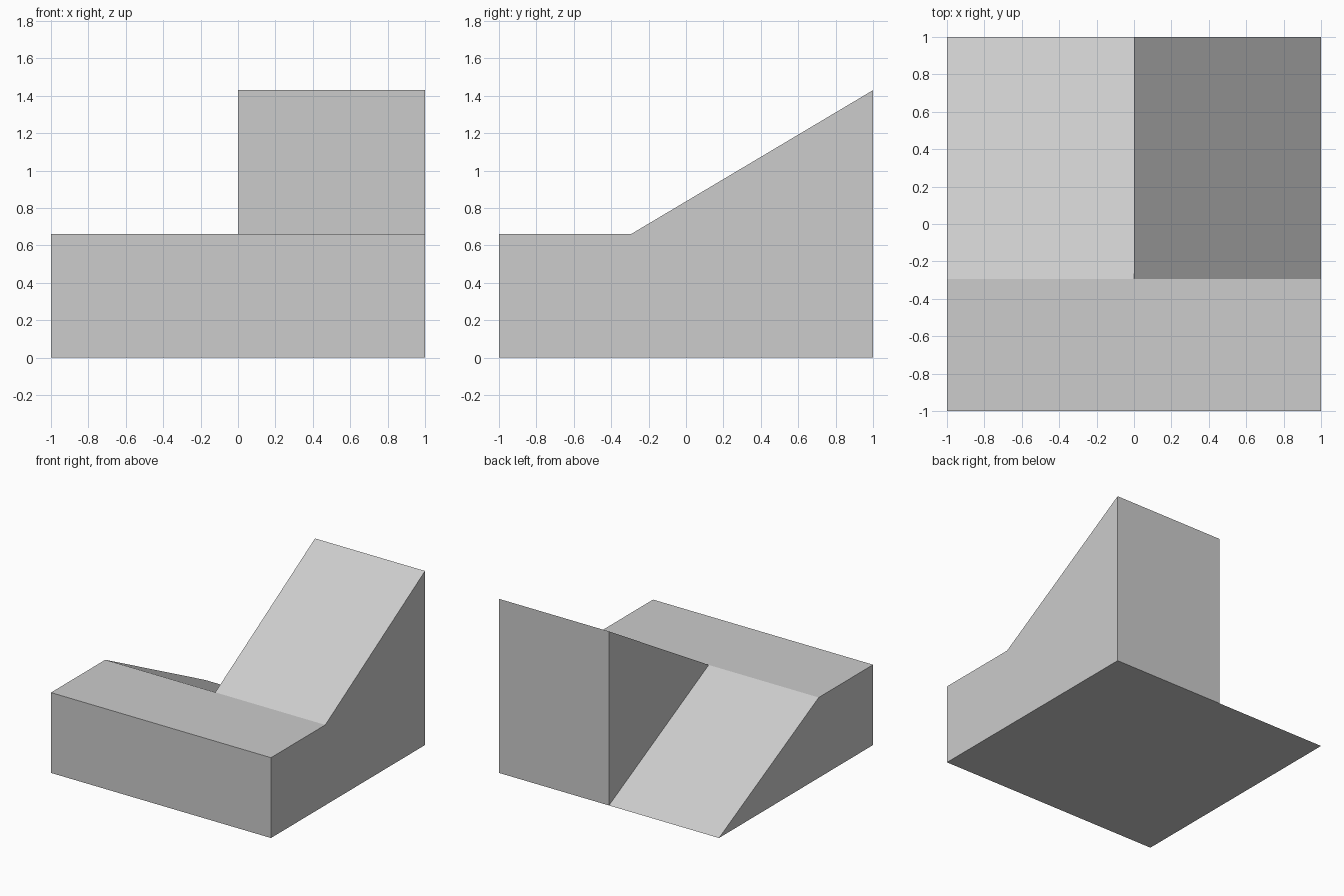
import bpy
import bmesh

cube = bpy.data.objects.get("Cube")
if cube:
    bpy.data.objects.remove(cube, do_unlink=True)

# Single flat grey
grey = bpy.data.materials.new("light_grey")
grey.use_nodes = True
colour = (0.604, 0.604, 0.604, 1)
grey.diffuse_color = colour
grey.node_tree.nodes["Principled BSDF"].inputs["Base Color"].default_value = colour

DECK_Z, PEAK_Z, BREAK_Y = 0.66, 1.43, -0.295


def prism(name, profile, x0, x1):
    """Extrude a closed (y, z) side profile from x0 to x1."""
    bm = bmesh.new()
    face = bm.faces.new([bm.verts.new((x0, y, z)) for y, z in profile])
    result = bmesh.ops.extrude_face_region(bm, geom=[face])
    verts = [g for g in result["geom"] if isinstance(g, bmesh.types.BMVert)]
    bmesh.ops.translate(bm, verts=verts, vec=(x1 - x0, 0, 0))
    bmesh.ops.recalc_face_normals(bm, faces=bm.faces)
    mesh = bpy.data.meshes.new(name)
    bm.to_mesh(mesh)
    bm.free()
    mesh.materials.append(grey)
    obj = bpy.data.objects.new(name, mesh)
    bpy.context.collection.objects.link(obj)
    return obj


# Shared front of both side profiles: flat deck up to the slope break
front = [(-1, 0), (-1, DECK_Z), (BREAK_Y, DECK_Z)]

# Half whose slope falls to the ground at the back
prism("descending_ramp", front + [(1, 0)], -1, 0)

# Half whose slope climbs to the peak at the back
prism("ascending_ramp", front + [(1, PEAK_Z), (1, 0)], 0, 1)
